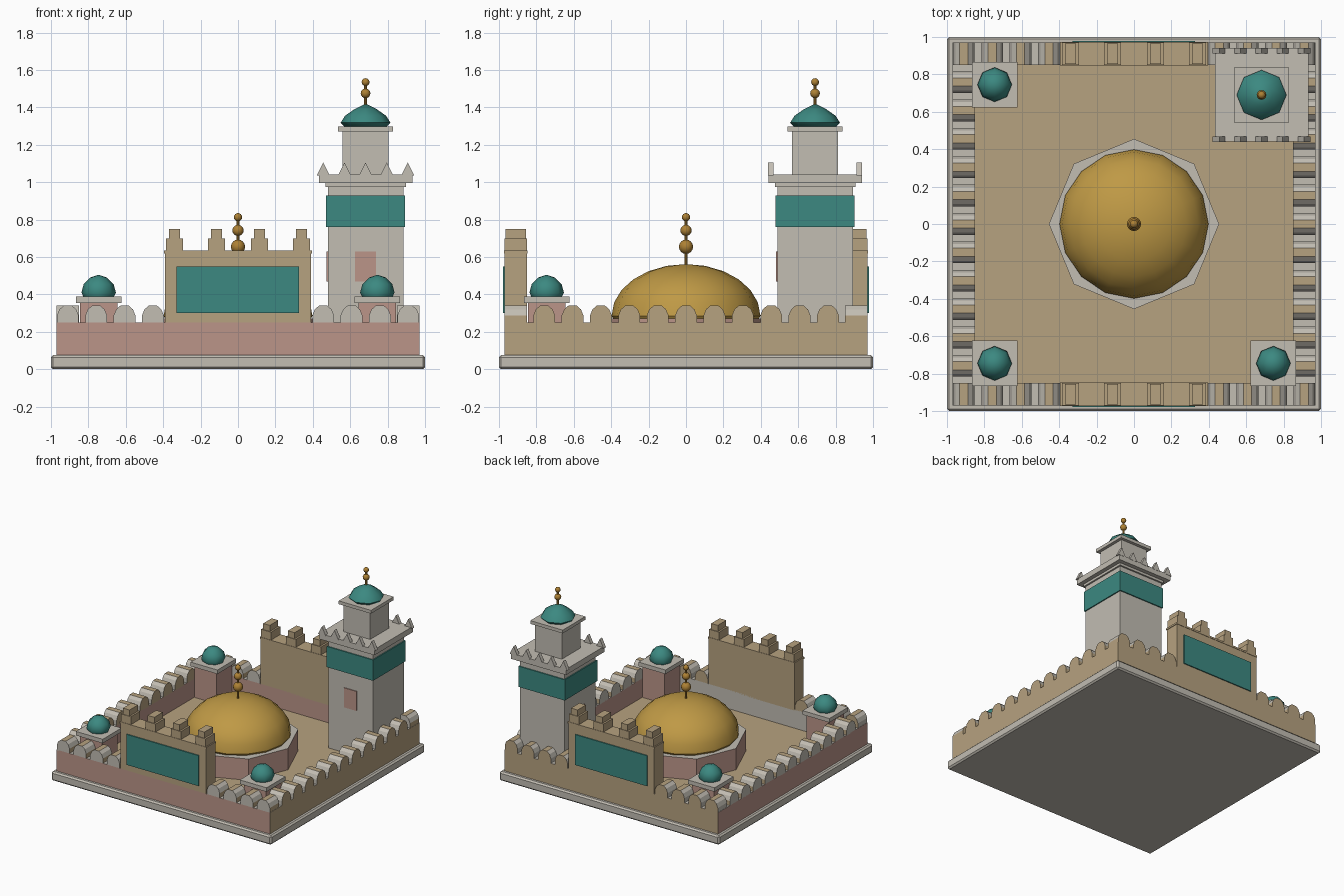
import bpy, bmesh, math
from mathutils import Matrix, Vector

if "Cube" in bpy.data.objects:
    bpy.data.objects.remove(bpy.data.objects["Cube"], do_unlink=True)


def material(name, rgb):
    m = bpy.data.materials.new(name)
    m.use_nodes = True
    m.diffuse_color = (*rgb, 1)
    m.node_tree.nodes["Principled BSDF"].inputs["Base Color"].default_value = (*rgb, 1)
    return m


STONE = material("pale stone", (0.54, 0.51, 0.45))
SAND = material("sandstone", (0.47, 0.36, 0.215))
PINK = material("pink plaster", (0.50, 0.30, 0.25))
TEAL = material("teal tile", (0.045, 0.25, 0.22))
GOLD = material("gold", (0.52, 0.32, 0.06))
BRASS = material("dark brass", (0.42, 0.22, 0.035))


def finish(name, bm, mats, rule=None, smooth=None):
    """Turn a bmesh into an object, colouring faces by an optional normal rule."""
    bmesh.ops.recalc_face_normals(bm, faces=bm.faces[:])
    bm.normal_update()
    if rule:
        for f in bm.faces:
            f.material_index = rule(f.normal)
    mesh = bpy.data.meshes.new(name)
    bm.to_mesh(mesh)
    bm.free()
    for m in mats:
        mesh.materials.append(m)
    ob = bpy.data.objects.new(name, mesh)
    bpy.context.collection.objects.link(ob)
    if smooth:
        bpy.ops.object.select_all(action='DESELECT')
        ob.select_set(True)
        bpy.context.view_layer.objects.active = ob
        bpy.ops.object.shade_smooth_by_angle(angle=math.radians(smooth))
    return ob


def add_box(bm, lo, hi):
    lo, hi = Vector(lo), Vector(hi)
    size = Matrix.Diagonal((*(hi - lo), 1))
    bmesh.ops.create_cube(bm, size=1, matrix=Matrix.Translation((lo + hi) / 2) @ size)


def box(name, lo, hi, mats, rule=None):
    bm = bmesh.new()
    add_box(bm, lo, hi)
    return finish(name, bm, mats, rule)


def block(name, x, y, half, z0, z1, mat):
    return box(name, (x - half, y - half, z0), (x + half, y + half, z1), [mat])


def add_prism(bm, points, offset):
    """Extrude a flat polygon by an offset."""
    face = bm.faces.new([bm.verts.new(p) for p in points])
    ext = bmesh.ops.extrude_face_region(bm, geom=[face])
    moved = [v for v in ext["geom"] if isinstance(v, bmesh.types.BMVert)]
    bmesh.ops.translate(bm, verts=moved, vec=offset)


def lathe(name, x, y, profile, sides, mats, rule=None, smooth=None):
    """Revolve (radius, height) points about a vertical axis."""
    bm = bmesh.new()
    vs = [bm.verts.new((r, 0, z)) for r, z in profile]
    es = [bm.edges.new(pair) for pair in zip(vs, vs[1:])]
    bmesh.ops.spin(bm, geom=vs + es, axis=(0, 0, 1), cent=(0, 0, 0),
                   angle=math.tau, steps=sides, use_duplicate=False)
    bmesh.ops.remove_doubles(bm, verts=bm.verts[:], dist=0.0005)
    bmesh.ops.translate(bm, verts=bm.verts[:], vec=(x, y, 0))
    return finish(name, bm, mats, rule, smooth)


def finial(name, x, y, z0, z1, balls, mat):
    bm = bmesh.new()
    bmesh.ops.create_cone(bm, cap_ends=True, segments=8, radius1=0.009, radius2=0.009,
                          depth=z1 - z0, matrix=Matrix.Translation((x, y, (z0 + z1) / 2)))
    for z, r in balls:
        bmesh.ops.create_uvsphere(bm, u_segments=12, v_segments=8, radius=r,
                                  matrix=Matrix.Translation((x, y, z)))
    finish(name, bm, [mat], smooth=40)


# Base slab and courtyard floor
base = block("base_slab", 0, 0, 1.0, 0, 0.075, STONE)
bevel = base.modifiers.new("edge", 'BEVEL')
bevel.width = 0.012
bevel.segments = 1
block("courtyard_floor", 0, 0, 0.85, 0.07, 0.095, SAND)

# Perimeter walls: stone tops, plaster and sandstone faces
OUT, IN, Z0, Z1 = 0.97, 0.85, 0.07, 0.25
WALL = [STONE, SAND, PINK]


def wall_rule(inner):
    def rule(n):
        if abs(n.z) > 0.5:
            return 0
        if n.dot(inner) > 0.5:
            return 0 if inner.y > 0 else 2
        return 1 if n.x + n.y > 0.5 else 2
    return rule


def merlon_rule(n):
    return 1 if n.x > 0.5 and abs(n.z) < 0.1 or n.y > 0.5 and abs(n.z) < 0.1 or n.z > 0.85 else 0


half = [(0.058, 0.245), (0.058, 0.288), (0.045, 0.32), (0.022, 0.34)]
arch = half + [(-a, z) for a, z in reversed(half)]

for side, label in ((-1, "front"), (1, "back")):
    y0, y1 = sorted((side * IN, side * OUT))
    box(label + "_wall", (-OUT, y0, Z0), (OUT, y1, Z1), WALL, wall_rule(Vector((0, -side, 0))))
    bm = bmesh.new()
    for i in range(13):
        c = -0.91 + i * 0.1517
        if abs(c) > 0.42:
            add_prism(bm, [(c + a, y0, z) for a, z in arch], (0, y1 - y0, 0))
    finish(label + "_merlons", bm, [STONE, SAND], merlon_rule)

for side, label in ((-1, "right"), (1, "left")):
    x0, x1 = sorted((side * IN, side * OUT))
    box(label + "_wall", (x0, -IN, Z0), (x1, IN, Z1), WALL, wall_rule(Vector((-side, 0, 0))))
    bm = bmesh.new()
    for i in range(1, 12):
        c = -0.91 + i * 0.1517
        add_prism(bm, [(x0, c + a, z) for a, z in arch], (x1 - x0, 0, 0))
    finish(label + "_merlons", bm, [STONE, SAND], merlon_rule)

# Gatehouses with tiled panels and stepped battlements
for side, label in ((-1, "front"), (1, "back")):
    y = side * 0.91
    bm = bmesh.new()
    add_box(bm, (-0.39, y - 0.06, 0.24), (0.39, y + 0.06, 0.62))
    add_box(bm, (-0.395, y - 0.063, 0.62), (0.395, y + 0.063, 0.635))
    for x in (-0.34, -0.115, 0.115, 0.34):
        add_box(bm, (x - 0.045, y - 0.06, 0.63), (x + 0.045, y + 0.06, 0.70))
        add_box(bm, (x - 0.03, y - 0.055, 0.70), (x + 0.03, y + 0.055, 0.75))
    finish(label + "_gatehouse", bm, [SAND])
    face = side * 0.974
    box(label + "_tile_panel", (-0.33, face - 0.0045, 0.30), (0.325, face + 0.0045, 0.55), [TEAL])

# Corner turrets
C = 0.745
for x, y, label in ((-C, -C, "front_right"), (C, -C, "front_left"), (-C, C, "back_right")):
    block(label + "_turret", x, y, 0.10, 0.08, 0.36, PINK)
    block(label + "_turret_cap", x, y, 0.122, 0.355, 0.388, STONE)
    lathe(label + "_turret_dome", x, y,
          [(0, 0.385), (0.08, 0.385), (0.092, 0.41), (0.08, 0.455), (0.045, 0.49), (0, 0.505)],
          8, [TEAL], smooth=50)

# Central dome on its octagonal drum
lathe("dome_drum", 0, 0, [(0, 0.08), (0.455, 0.08), (0.455, 0.27), (0, 0.27)], 8,
      [PINK, STONE], lambda n: 1 if n.z > 0.5 else 0)
steps = [math.radians(a) for a in range(0, 91, 15)]
lathe("main_dome", 0, 0,
      [(0.385, 0.265)] + [(0.398 * math.cos(a), 0.285 + 0.277 * math.sin(a)) for a in steps],
      16, [GOLD], smooth=40)
finial("main_finial", 0, 0, 0.55, 0.82, [(0.655, 0.038), (0.742, 0.03), (0.813, 0.022)], BRASS)

# Tower shaft, tile band and windows
TX, TY = 0.682, 0.69
block("tower_shaft", TX, TY, 0.202, 0.08, 0.985, STONE)
block("tower_tile_band", TX, TY, 0.211, 0.76, 0.93, TEAL)
for name, dx, dy in (("front", 0, -1), ("right", -1, 0)):
    cx, cy = TX + dx * 0.204, TY + dy * 0.204
    hx, hy = (0.0045, 0.056) if dx else (0.056, 0.0045)
    box(name + "_tower_window", (cx - hx, cy - hy, 0.47), (cx + hx, cy + hy, 0.63), [PINK])

# Gallery ledge with pointed battlements
lathe_step = block("gallery_step", TX, TY, 0.215, 0.975, 1.0, STONE)
block("gallery_ledge", TX, TY, 0.25, 0.995, 1.042, STONE)
bm = bmesh.new()
for side in (-1, 1):
    for i in range(5):
        c = TX + (i - 2) * 0.113
        y = TY + side * 0.237 - 0.015
        add_prism(bm, [(c - 0.035, y, 1.035), (c + 0.035, y, 1.035), (c, y, 1.105)], (0, 0.03, 0))
finish("gallery_spikes", bm, [STONE])

# Tower lantern, cap, dome and finial
block("tower_lantern", TX, TY, 0.122, 1.03, 1.275, STONE)
block("tower_cap", TX, TY, 0.147, 1.27, 1.297, STONE)
lathe("tower_dome", TX, TY,
      [(0, 1.295), (0.11, 1.295), (0.133, 1.318), (0.11, 1.355), (0.06, 1.39), (0, 1.42)],
      8, [TEAL], smooth=50)
finial("tower_finial", TX, TY, 1.40, 1.54, [(1.475, 0.026), (1.535, 0.021)], BRASS)
